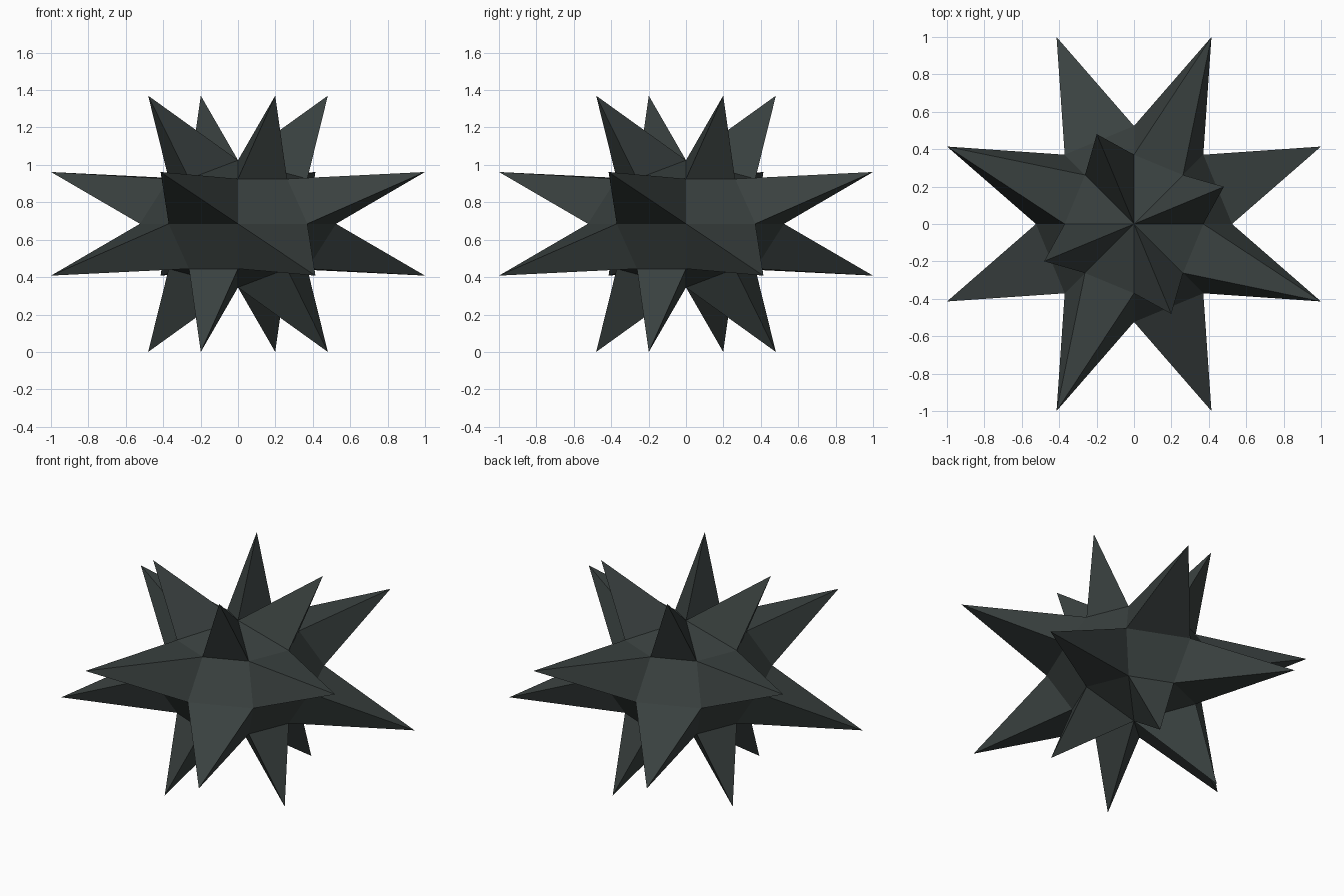
import bpy, bmesh, math
from mathutils import Matrix, Vector

cube = bpy.data.objects.get("Cube")
if cube:
    bpy.data.objects.remove(cube, do_unlink=True)

CENTRE_Z = 0.685
CORE_RADIUS, CORE_HALF_HEIGHT = 0.524, 0.34
SIDE_TIP = (1.082, 0.277)   # distance from the axis, height from the centre
CAP_TIP = (0.52, 0.685)

# Dark slate colour
slate = bpy.data.materials.new("dark_slate")
slate.use_nodes = True
colour = (0.042, 0.053, 0.051, 1)
slate.diffuse_color = colour
shader = next(n for n in slate.node_tree.nodes if n.type == "BSDF_PRINCIPLED")
shader.inputs["Base Color"].default_value = colour
shader.inputs["Roughness"].default_value = 0.8

# Squashed low-poly core
bm = bmesh.new()
bmesh.ops.create_uvsphere(bm, u_segments=8, v_segments=4, radius=CORE_RADIUS)
flatten = Matrix.Diagonal((1, 1, CORE_HALF_HEIGHT / CORE_RADIUS, 1))
bmesh.ops.transform(bm, matrix=flatten, verts=bm.verts)

# Spikes on alternate faces, in a checker pattern
for face in list(bm.faces):
    middle = face.calc_center_median()
    sector = math.floor(math.atan2(middle.y, middle.x) / (math.pi / 4)) % 8
    is_cap = len(face.verts) == 3
    is_upper = middle.z > 0
    if (sector % 2 == 0) != (is_cap == is_upper):
        continue
    reach, height = CAP_TIP if is_cap else SIDE_TIP
    angle = (sector + 0.5) * math.pi / 4
    tip = bmesh.ops.poke(bm, faces=[face])["verts"][0]
    tip.co = Vector((reach * math.cos(angle), reach * math.sin(angle),
                     height if is_upper else -height))

bmesh.ops.recalc_face_normals(bm, faces=bm.faces)
bmesh.ops.translate(bm, vec=(0, 0, CENTRE_Z), verts=bm.verts)

mesh = bpy.data.meshes.new("spiked_star")
bm.to_mesh(mesh)
bm.free()
mesh.materials.append(slate)
star = bpy.data.objects.new("spiked_star", mesh)
bpy.context.collection.objects.link(star)
